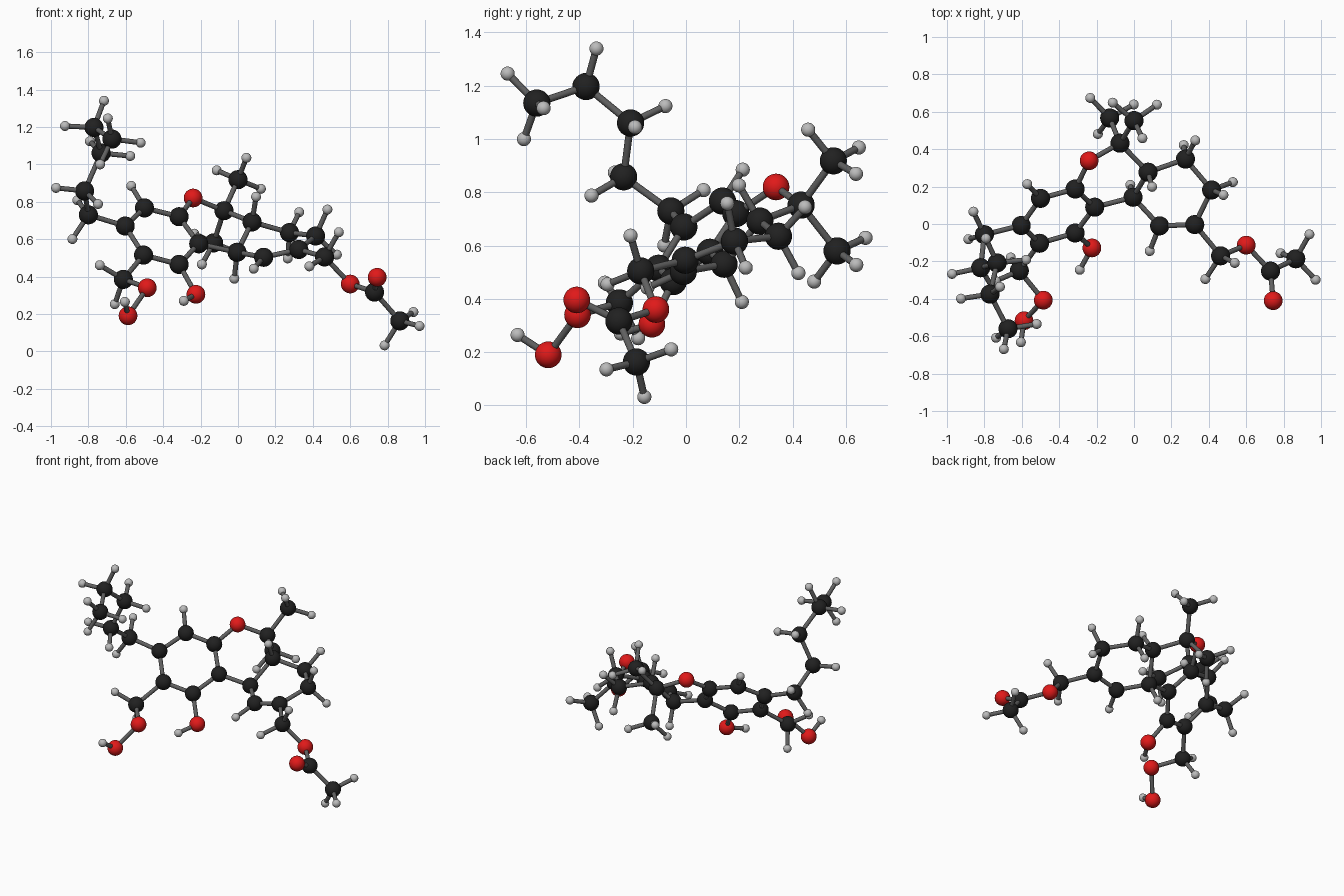
import bpy, bmesh, math
from mathutils import Vector, Matrix

if "Cube" in bpy.data.objects:
    bpy.data.objects.remove(bpy.data.objects["Cube"])

# Heavy atoms by fragment: (group, x, y, z); the group says how many hydrogens it carries
aromatic_ring = [
    ("C", -.21, .09, .575), ("C", -.315, .187, .72), ("CH", -.50, .137, .767),
    ("C", -.603, -.008, .67), ("C", -.505, -.103, .515), ("C", -.315, -.048, .465),
    ("OH", -.225, -.128, .305)]
ether_ring = [
    ("O", -.24, .338, .82), ("C", -.075, .432, .752), ("CH3", -.13, .567, .58),
    ("CH3", 0, .553, .918), ("CH", .075, .277, .692), ("CH", -.005, .143, .53)]
outer_ring = [
    ("CH", .137, -.01, .503), ("C", .325, -.003, .545),
    ("CH2", .415, .182, .617), ("CH2", .275, .347, .635)]
ester_arm = [
    ("CH2", .463, -.17, .505), ("O", .60, -.113, .36), ("C", .73, -.252, .317),
    ("O", .744, -.41, .396), ("CH3", .865, -.186, .163)]
peroxide_arm = [("CH2", -.613, -.25, .385), ("O", -.485, -.407, .34), ("OH", -.588, -.517, .19)]
tail = [
    ("CH2", -.80, -.057, .73), ("CH2", -.82, -.234, .858), ("CH2", -.732, -.208, 1.06),
    ("CH2", -.77, -.375, 1.197), ("CH3", -.674, -.56, 1.135)]
atoms = [(g, Vector(p)) for frag in (aromatic_ring, ether_ring, outer_ring, ester_arm,
                                     peroxide_arm, tail) for g, *p in frag]

# One known hydrogen for each rotatable end (hydroxyls and methyls, in atom order)
end_hints = [Vector(v) for v in (
    (-.29, -.245, .27), (-.235, .675, .63), (.045, .463, 1.035),
    (.94, -.053, .21), (-.605, -.633, .265), (-.695, -.673, 1.246))]


def material(name, v):
    m = bpy.data.materials.new(name)
    m.diffuse_color = (*v, 1)
    m.use_nodes = True
    m.node_tree.nodes["Principled BSDF"].inputs["Base Color"].default_value = m.diffuse_color
    return m


def primitive(name, mat, radius, ball=True):
    me = bpy.data.meshes.new(name)
    bm = bmesh.new()
    if ball:
        bmesh.ops.create_uvsphere(bm, u_segments=32, v_segments=16, radius=radius)
    else:
        bmesh.ops.create_cone(bm, cap_ends=True, segments=16, radius1=radius,
                              radius2=radius, depth=1)
    for f in bm.faces:
        f.smooth = len(f.verts) <= 4
    bm.to_mesh(me)
    bm.free()
    me.materials.append(mat)
    return me


carbon = primitive("carbon", material("black", (.015, .015, .015)), .051)
oxygen = primitive("oxygen", material("red", (.75, .01, .01)), .05)
hydrogen = primitive("hydrogen", material("light_grey", (.5, .5, .5)), .0265)
stick = primitive("bond", material("dark_grey", (.12, .12, .12)), .0135, ball=False)


def place(mesh, name, loc):
    ob = bpy.data.objects.new(name, mesh)
    ob.location = loc
    bpy.context.collection.objects.link(ob)
    return ob


def bond(a, b):
    d = b - a
    ob = place(stick, "bond", (a + b) / 2)
    ob.rotation_euler = d.to_track_quat('Z', 'Y').to_euler()
    ob.scale = (1, 1, d.length)


def hydrogen_directions(group, pos, near):
    """Directions of the hydrogens, derived from the neighbouring bonds."""
    dirs = [(n - pos).normalized() for n in near]
    away = -sum(dirs, Vector()).normalized()
    if group == "CH":
        return [away]
    if group == "CH2":
        side = dirs[0].cross(dirs[1]).normalized()
        return [away * .58 + side * s * .815 for s in (1, -1)]
    hint = (end_hints.pop(0) - pos).normalized()
    if group == "OH":
        return [hint * .88]
    # Methyl: three hydrogens spun about the bond axis
    radial = (hint - away * hint.dot(away)).normalized()
    return [away * .33 + Matrix.Rotation(math.tau * k / 3, 3, away) @ radial * .943
            for k in range(3)]


# Heavy atoms, their bonds, and the hydrogens
for i, (group, pos) in enumerate(atoms):
    is_o = group[0] == "O"
    place(oxygen if is_o else carbon, "oxygen_ball" if is_o else "carbon_ball", pos)
    near = []
    for j, (_, other) in enumerate(atoms):
        if j != i and (other - pos).length < .27:
            near.append(other)
            if j > i:
                bond(pos, other)
    if "H" in group:
        for d in hydrogen_directions(group, pos, near):
            h = pos + d * .157
            place(hydrogen, "hydrogen_ball", h)
            bond(pos, h)
